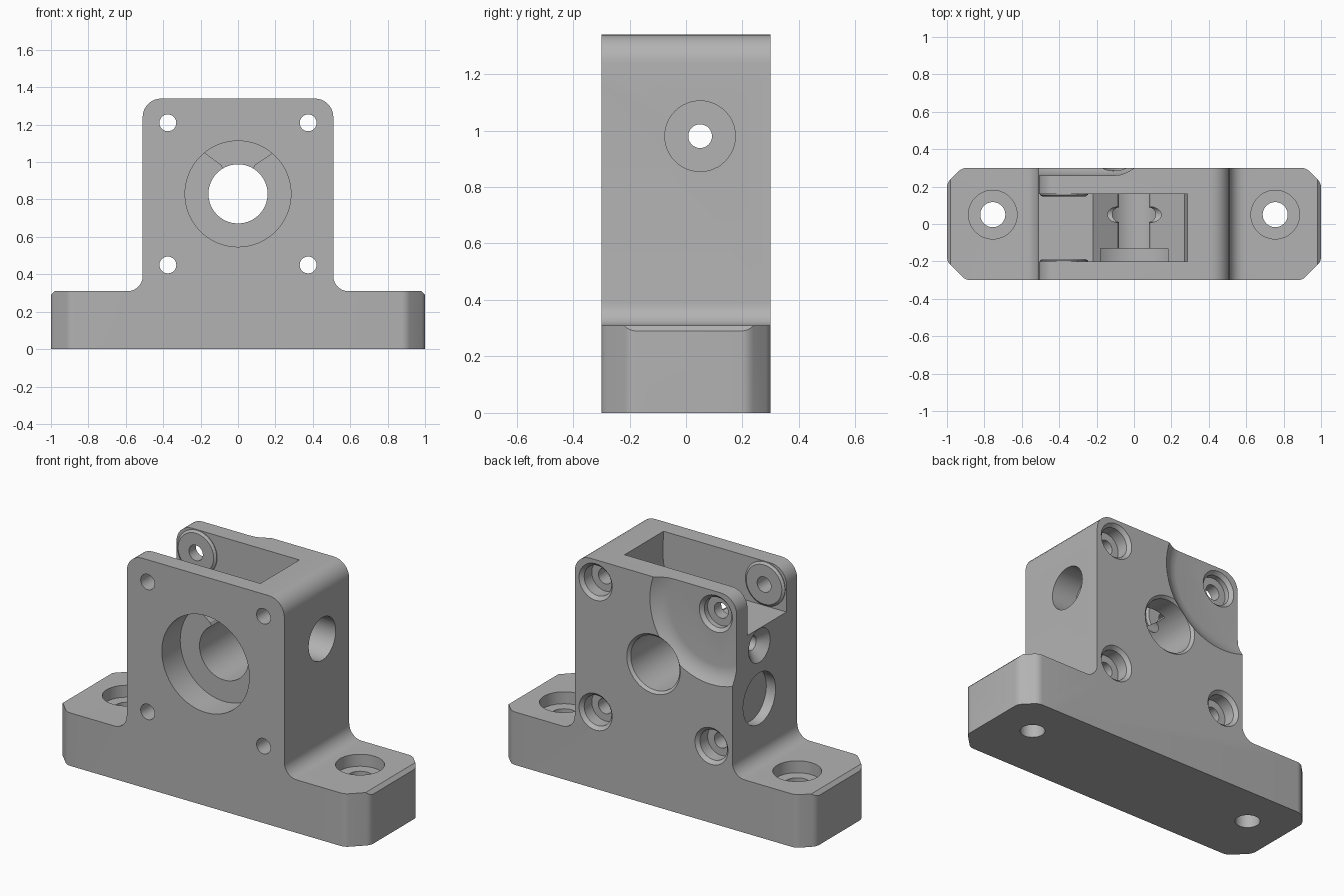
import bpy, bmesh, math
from mathutils import Vector

if "Cube" in bpy.data.objects:
    bpy.data.objects.remove(bpy.data.objects["Cube"])

grey = bpy.data.materials.new("plain grey")
grey.use_nodes = True
colour = (0.45, 0.45, 0.45, 1)
grey.diffuse_color = colour
grey.node_tree.nodes["Principled BSDF"].inputs["Base Color"].default_value = colour


def make(name, bm):
    bmesh.ops.recalc_face_normals(bm, faces=bm.faces)
    mesh = bpy.data.meshes.new(name)
    bm.to_mesh(mesh)
    bm.free()
    mesh.materials.append(grey)
    ob = bpy.data.objects.new(name, mesh)
    bpy.context.collection.objects.link(ob)
    return ob


def rounded(corners, steps=8):
    """Round each (x, y, radius) corner of a closed outline."""
    out = []
    for i, (x, y, r) in enumerate(corners):
        p = Vector((x, y))
        if r == 0:
            out.append(p)
            continue
        a = (Vector(corners[i - 1][:2]) - p).normalized()
        b = (Vector(corners[(i + 1) % len(corners)][:2]) - p).normalized()
        half = a.angle(b) / 2
        centre = p + (a + b).normalized() * r / math.sin(half)
        start = p + a * r / math.tan(half) - centre
        end = p + b * r / math.tan(half) - centre
        sweep = math.pi - 2 * half
        for k in range(steps + 1):
            t = k / steps
            out.append(centre + (start * math.sin((1 - t) * sweep)
                                 + end * math.sin(t * sweep)) / math.sin(sweep))
    return out


def prism(name, outline, low, high, place):
    """Extrude an outline; place maps (u, v, depth) to a position."""
    bm = bmesh.new()
    ends = [[bm.verts.new(place(p[0], p[1], d)) for p in outline] for d in (low, high)]
    for ring in ends:
        bm.faces.new(ring)
    for i in range(len(outline)):
        bm.faces.new((ends[0][i - 1], ends[0][i], ends[1][i], ends[1][i - 1]))
    return make(name, bm)


def turned(name, rings, place, sides=48):
    """Turn (radius, depth) rings about an axis."""
    bm = bmesh.new()
    loops = []
    for r, d in rings:
        angles = [2 * math.pi * k / sides for k in range(sides)]
        loops.append([bm.verts.new(place(r * math.cos(a), r * math.sin(a), d)) for a in angles])
    bm.faces.new(loops[0])
    bm.faces.new(loops[-1])
    for lo, hi in zip(loops, loops[1:]):
        for i in range(sides):
            bm.faces.new((lo[i - 1], lo[i], hi[i], hi[i - 1]))
    return make(name, bm)


def along_x(y, z):
    return lambda u, v, d: (d, y + u, z + v)


def along_y(x, z):
    return lambda u, v, d: (x + u, d, z + v)


def along_z(x, y):
    return lambda u, v, d: (x + u, y + v, d)


def combine(tool, operation="DIFFERENCE"):
    """Apply a boolean to the body, then discard the tool."""
    mod = body.modifiers.new(tool.name, "BOOLEAN")
    mod.operation = operation
    mod.solver = "EXACT"
    mod.object = tool
    bpy.context.view_layer.objects.active = body
    bpy.ops.object.modifier_apply(modifier=mod.name)
    bpy.data.objects.remove(tool)


# Upright block on a wide foot
half = [(1, 0, 0), (1, 0.29, 0), (0.98, 0.31, 0), (0.51, 0.31, 0.08), (0.51, 1.34, 0.1)]
outline = half + [(-x, z, r) for x, z, r in reversed(half)]
body = prism("bearing_block", rounded(outline), -0.3, 0.3, along_y(0, 0))

# Chamfered corners of the foot
side = [(0.9, -0.3, 0.06), (1, -0.2, 0.06), (1, 0.22, 0.06), (0.92, 0.3, 0.06)]
plan = side + [(-x, y, r) for x, y, r in reversed(side)]
combine(prism("foot_plan", rounded(plan, 4), -0.1, 1.5, along_z(0, 0)), "INTERSECT")

# Slot open at the top and right, with a sloped seat and a slit into the bore
slot = [(-0.6, 1.5), (-0.6, 1.08), (-0.22, 1.08), (-0.09, 0.985), (-0.08, 0.965),
        (-0.08, 0.83), (0.08, 0.83), (0.08, 0.965), (0.09, 0.985), (0.27, 1.105),
        (0.285, 1.15), (0.29, 1.21), (0.28, 1.5)]
combine(prism("slot", slot, -0.2, 0.16, along_y(0, 0)))

# Hinge bosses on the inner slot walls
HX, HZ = 0.375, 1.21
for wall, way in ((0.16, -1), (-0.2, 1)):
    rings = [(0.128, wall - way * 0.03), (0.128, wall + way * 0.004), (0.115, wall + way * 0.014)]
    combine(turned("hinge_boss", rings, along_y(-HX, HZ)), "UNION")

# Coved clearance on the back around the hinge
cove = [(0.3, 0.26), (0.335, 0.264), (0.365, 0.278), (0.385, 0.29), (0.4, 0.301), (0.4, 0.4)]
combine(turned("hinge_clearance", cove, along_y(-HX, HZ), 96))

# Main bore with a front counterbore and chamfered back edge
bore = [(0.283, -0.4), (0.283, -0.13), (0.158, -0.13), (0.158, 0.285), (0.178, 0.305), (0.178, 0.4)]
combine(turned("bore", bore, along_y(0, 0.83), 96))

# Four screw holes counterbored from the back
for x in (-HX, HX):
    for z in (0.45, HZ):
        back = 0.26 if x < 0 and z == HZ else 0.3
        rings = [(0.045, -0.4), (0.045, 0.21), (0.088, 0.21), (0.088, back - 0.02),
                 (0.108, back + 0.001), (0.108, 0.4)]
        combine(turned("screw_hole", rings, along_y(x, z)))

# Cross hole: counterbored on the left, countersunk on the right
cross = [(0.1, -0.6), (0.1, -0.511), (0.042, -0.46), (0.042, 0.35), (0.125, 0.35), (0.125, 0.6)]
combine(turned("cross_hole", cross, along_x(0.05, 0.98)))

# Shallow round pocket on the right face
combine(turned("side_pocket", [(0.15, -0.6), (0.15, -0.45)], along_x(0.05, 0.67)))

# Mounting holes in the foot
for x in (-0.755, 0.755):
    rings = [(0.067, -0.1), (0.067, 0.24), (0.13, 0.24), (0.13, 0.5)]
    combine(turned("mounting_hole", rings, along_z(x, 0.05)))

# Smooth shading with sharp edges
bpy.ops.object.select_all(action="DESELECT")
body.select_set(True)
bpy.context.view_layer.objects.active = body
bpy.ops.object.shade_smooth_by_angle(angle=math.radians(25))
